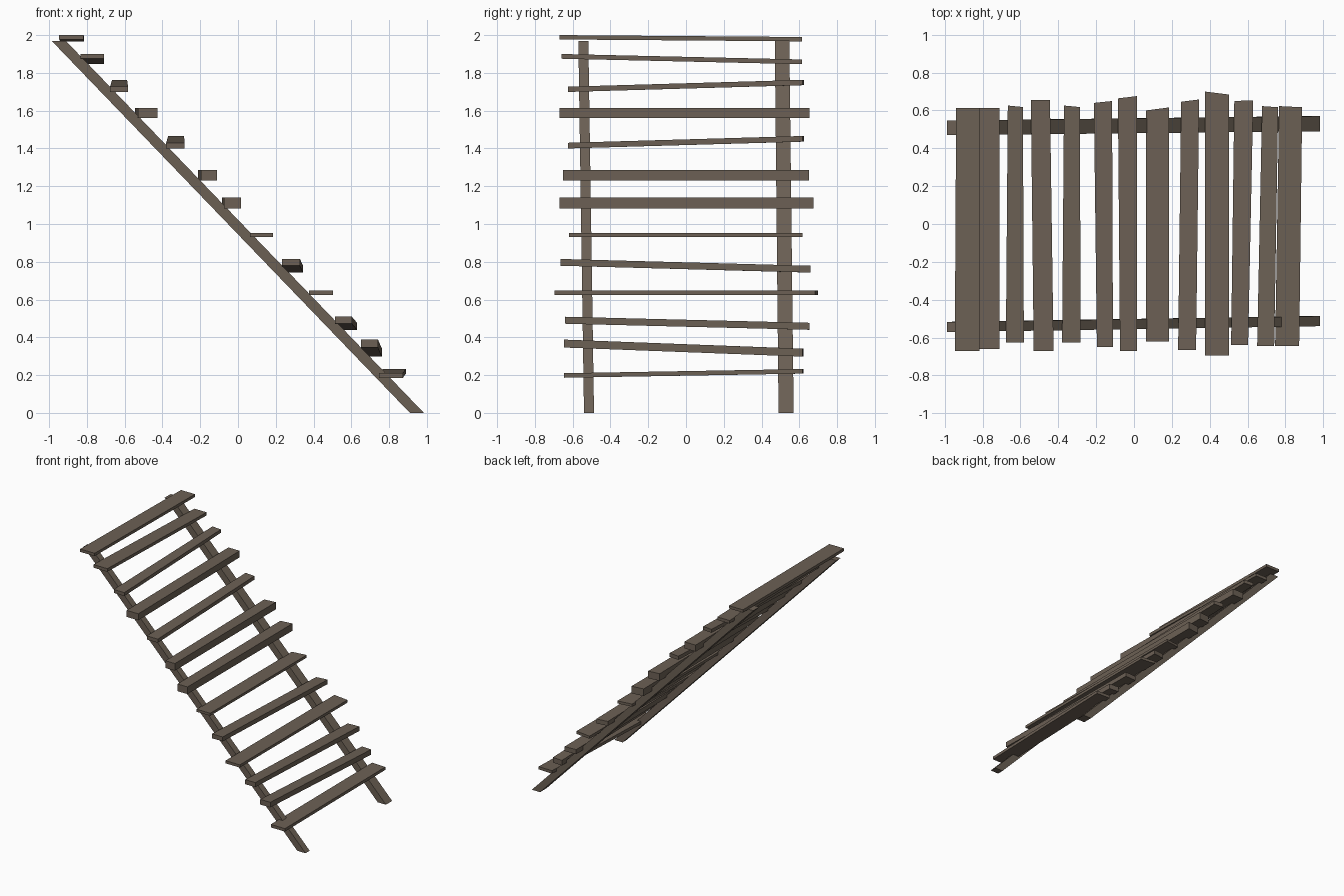
import bpy

wood = bpy.data.materials.new("weathered brown wood")
wood.diffuse_color = (0.15, 0.118, 0.09, 1)


def loft(name, near, far):
    """Solid board between two four-cornered end outlines."""
    faces = [(0, 1, 2, 3), (7, 6, 5, 4)]
    faces += [(i, i + 4, (i + 1) % 4 + 4, (i + 1) % 4) for i in range(4)]
    mesh = bpy.data.meshes.new(name)
    mesh.from_pydata(near + far, [], faces)
    mesh.materials.append(wood)
    obj = bpy.data.objects.new(name, mesh)
    bpy.context.collection.objects.link(obj)
    return obj


# Sloping side rails, cut level at the floor and at the top
def rail(name, bottom, top):
    def outline(i):
        return [(0.91, bottom[i], 0), (0.984, bottom[i], 0),
                (-0.912, top[i], 1.97), (-0.987, top[i], 1.97)]
    loft(name, outline(0), outline(1))


rail("near_rail", (-0.54, -0.487), (-0.57, -0.517))
rail("far_rail", (0.49, 0.57), (0.47, 0.547))


# Treads: near x range, far x range, near y, far y, near top z, far top z, thickness
treads = [
    (-0.947, -0.817, -0.94, -0.815, -0.67, 0.613, 2.0, 1.99, 0.023),
    (-0.835, -0.71, -0.82, -0.71, -0.66, 0.613, 1.9, 1.871, 0.025),
    (-0.677, -0.582, -0.667, -0.587, -0.625, 0.622, 1.727, 1.763, 0.028),
    (-0.53, -0.425, -0.545, -0.444, -0.67, 0.655, 1.614, 1.614, 0.053),
    (-0.38, -0.282, -0.37, -0.286, -0.625, 0.622, 1.43, 1.466, 0.03),
    (-0.196, -0.111, -0.212, -0.116, -0.65, 0.645, 1.287, 1.287, 0.058),
    (-0.074, 0.016, -0.085, 0.016, -0.67, 0.67, 1.139, 1.139, 0.058),
    (0.063, 0.185, 0.063, 0.185, -0.62, 0.608, 0.952, 0.952, 0.021),
    (0.233, 0.328, 0.249, 0.344, -0.665, 0.652, 0.815, 0.779, 0.036),
    (0.375, 0.503, 0.375, 0.503, -0.695, 0.692, 0.647, 0.647, 0.022),
    (0.513, 0.603, 0.53, 0.63, -0.64, 0.652, 0.509, 0.477, 0.037),
    (0.651, 0.741, 0.677, 0.762, -0.645, 0.62, 0.388, 0.34, 0.042),
    (0.746, 0.873, 0.767, 0.889, -0.645, 0.62, 0.21, 0.232, 0.024),
]
# Slant of each far end, sawn by hand
slants = [0, 0, -0.004, 0, -0.004, 0.005, 0.006, 0.008, 0.006, -0.008, 0.002, -0.003, -0.003]

for n, (tread, s) in enumerate(zip(treads, slants), 1):
    a0, b0, a1, b1, y0, y1, z0, z1, t = tread
    near = [(a0, y0, z0 - t), (b0, y0, z0 - t), (b0, y0, z0), (a0, y0, z0)]
    far = [(a1, y1 - s, z1 - t), (b1, y1 + s, z1 - t), (b1, y1 + s, z1), (a1, y1 - s, z1)]
    loft(f"tread_{n}", near, far)
